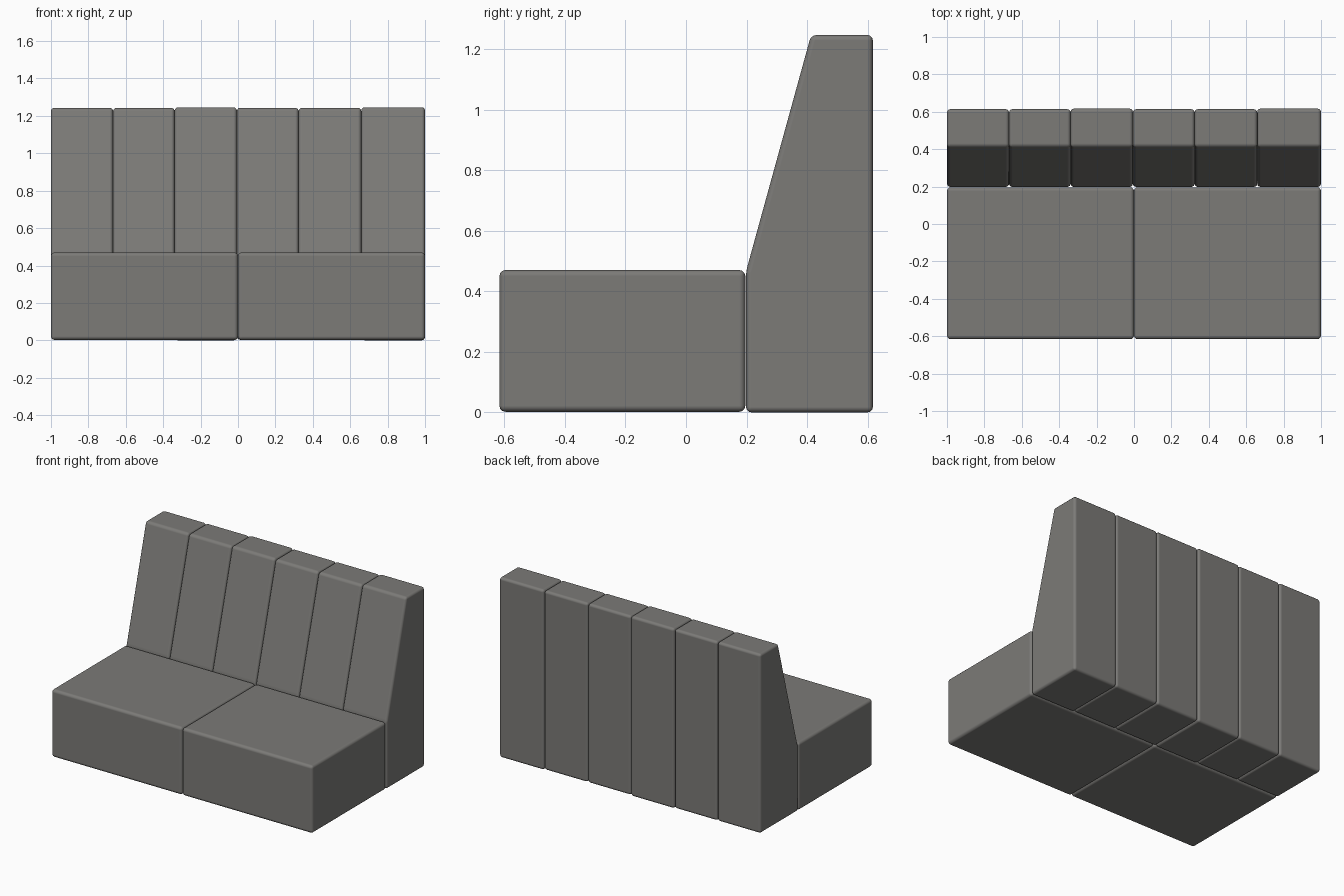
import bpy

if "Cube" in bpy.data.objects:
    bpy.data.objects.remove(bpy.data.objects["Cube"])

# Dark warm grey upholstery
fabric = bpy.data.materials.new("dark_grey_upholstery")
fabric.diffuse_color = (0.2, 0.196, 0.186, 1.0)
fabric.use_nodes = True
fabric.node_tree.nodes["Principled BSDF"].inputs["Base Color"].default_value = fabric.diffuse_color


def prism(name, x0, x1, profile, bevel):
    """Extrude a (y, z) profile from x0 to x1 and soften its edges."""
    n = len(profile)
    verts = [(x, y, z) for x in (x0, x1) for y, z in profile]
    faces = [tuple(range(n))[::-1], tuple(range(n, 2 * n))]
    faces += [(i, (i + 1) % n, n + (i + 1) % n, n + i) for i in range(n)]
    mesh = bpy.data.meshes.new(name)
    mesh.from_pydata(verts, [], faces)
    mesh.materials.append(fabric)
    obj = bpy.data.objects.new(name, mesh)
    bpy.context.collection.objects.link(obj)
    mod = obj.modifiers.new("soft_edges", 'BEVEL')
    mod.width = bevel
    mod.segments = 3
    mod.limit_method = 'ANGLE'
    mod.angle_limit = 0.2
    bpy.ops.object.select_all(action='DESELECT')
    obj.select_set(True)
    bpy.context.view_layer.objects.active = obj
    # Consistent winding, rounded edges, then flat-looking large faces
    bpy.ops.object.mode_set(mode='EDIT')
    bpy.ops.mesh.select_all(action='SELECT')
    bpy.ops.mesh.normals_make_consistent(inside=False)
    bpy.ops.object.mode_set(mode='OBJECT')
    bpy.ops.object.modifier_apply(modifier=mod.name)
    bpy.ops.object.shade_smooth_by_angle(angle=0.7)
    flat = obj.modifiers.new("flat_faces", 'WEIGHTED_NORMAL')
    flat.weight = 100
    flat.keep_sharp = True
    return obj


# Two seat blocks
seat = [(-0.616, 0.002), (0.196, 0.002), (0.196, 0.47), (-0.616, 0.47)]
for side, x0, x1 in (("left", -1.0, 0.0), ("right", 0.0, 1.0)):
    prism(f"{side}_seat_block", x0, x1, seat, 0.02)

# Six upright backrest panels with a sloping front, slightly uneven
edges = [-1.0, -0.668, -0.339, -0.006, 0.324, 0.659, 1.0]
lift = [0.0, 0.0, 0.003, 0.0, 0.0, 0.003]
for i in range(6):
    d = lift[i]
    back = [(0.198, 0.003 - d), (0.614 + d, 0.003 - d), (0.614 + d, 1.243 + d),
            (0.413, 1.243 + d), (0.198, 0.465)]
    prism(f"backrest_panel_{i + 1}", edges[i], edges[i + 1], back, 0.018)
